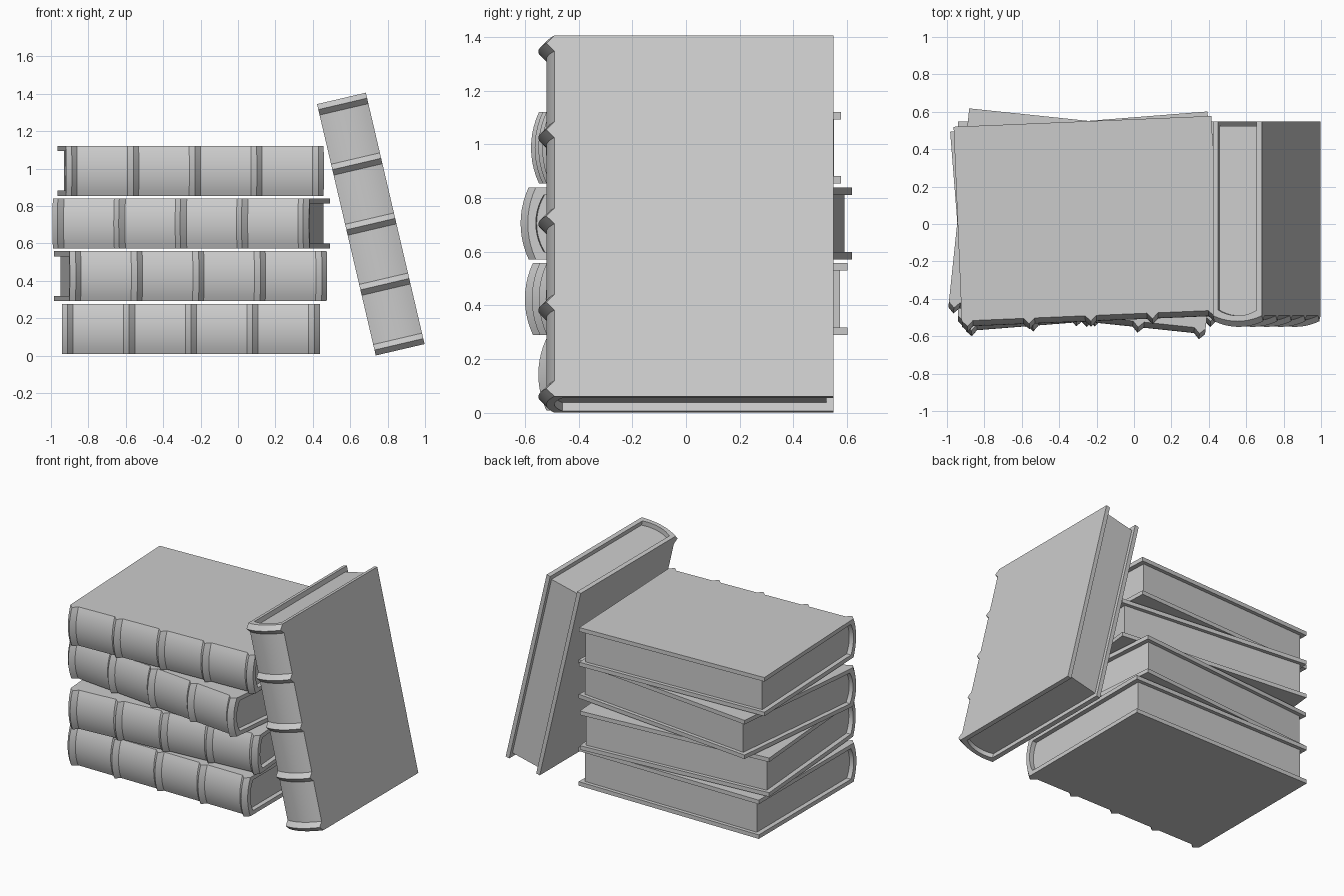
import bpy, bmesh
from math import radians, sqrt

if "Cube" in bpy.data.objects:
    bpy.data.objects.remove(bpy.data.objects["Cube"])

HALF_L, HALF_T = 0.69, 0.134       # half book length, half thickness
WALL, BULGE, RIB = 0.028, 0.03, 0.03
EDGE, BACK = -0.49, 0.549          # spine-side and fore-edge of the covers
INSET, SEG = 0.032, 10


def profile(half_t, edge, back, rib=0.0):
    """Book cross-section (y, z): flat sides joined by a curved spine."""
    r = (half_t ** 2 + BULGE ** 2) / (2 * BULGE)
    pts = [(back, -half_t)]
    for i in range(SEG + 1):
        z = half_t * (2 * i / SEG - 1)
        pts.append((edge - rib - (sqrt(r * r - z * z) - (r - BULGE)), z))
    return pts + [(back, half_t)]


def make_mesh(name, bm):
    bmesh.ops.recalc_face_normals(bm, faces=bm.faces)
    me = bpy.data.meshes.new(name)
    bm.to_mesh(me)
    bm.free()
    ob = bpy.data.objects.new(name, me)
    bpy.context.collection.objects.link(ob)
    bpy.ops.object.select_all(action='DESELECT')
    ob.select_set(True)
    bpy.context.view_layer.objects.active = ob
    bpy.ops.object.shade_smooth_by_angle(angle=radians(25))
    bpy.data.objects.remove(ob)
    return me


def cover_mesh():
    # U-shaped binding swept along the book, with five raised pointed ribs
    stations = []
    for i in range(5):
        x = (i - 2) * (HALF_L - 0.03) / 2
        stations += [(x - 0.03, 0), (x, RIB), (x + 0.03, 0)]
    inner = profile(HALF_T - WALL, EDGE + 0.03, BACK)
    bm = bmesh.new()
    rings = []
    for x, rib in stations:
        # the ribs only raise the spine, not the cover boards
        ring = profile(HALF_T, EDGE, BACK, rib) + inner[::-1]
        rings.append([bm.verts.new((x, y, z)) for y, z in ring])
    n = len(rings[0])
    for a, b in zip(rings, rings[1:]):
        for i in range(n):
            j = (i + 1) % n
            bm.faces.new((a[i], a[j], b[j], b[i]))
    for ring in (rings[0], rings[-1]):
        for i in range(n // 2 - 1):
            bm.faces.new((ring[i], ring[i + 1], ring[n - 2 - i], ring[n - 1 - i]))
    return make_mesh("book_cover", bm)


def pages_mesh():
    # solid page block, set back from the cover edges
    prof = profile(HALF_T - WALL, EDGE + 0.03, BACK - 0.025)
    bm = bmesh.new()
    x = HALF_L - INSET
    a = [bm.verts.new((-x, *p)) for p in prof]
    b = [bm.verts.new((x, *p)) for p in prof]
    bm.faces.new(a)
    bm.faces.new(b)
    for i in range(len(a)):
        j = (i + 1) % len(a)
        bm.faces.new((a[i], a[j], b[j], b[i]))
    return make_mesh("book_pages", bm)


cover, pages = cover_mesh(), pages_mesh()


def place_book(name, loc, rot):
    for part, me in (("cover", cover), ("pages", pages)):
        ob = bpy.data.objects.new(f"{name}_{part}", me)
        ob.location = loc
        ob.rotation_euler = [radians(v) for v in rot]
        bpy.context.collection.objects.link(ob)


# stack of four slightly twisted books
for k, angle in enumerate((0, 4.5, -6, 2.4)):
    place_book(f"stacked_book_{k + 1}", (-0.252, 0, 0.143 + 0.2815 * k), (0, 0, angle))

# upright book leaning against the stack
place_book("leaning_book", (0.71, 0, 0.703), (0, -103.15, 0))
